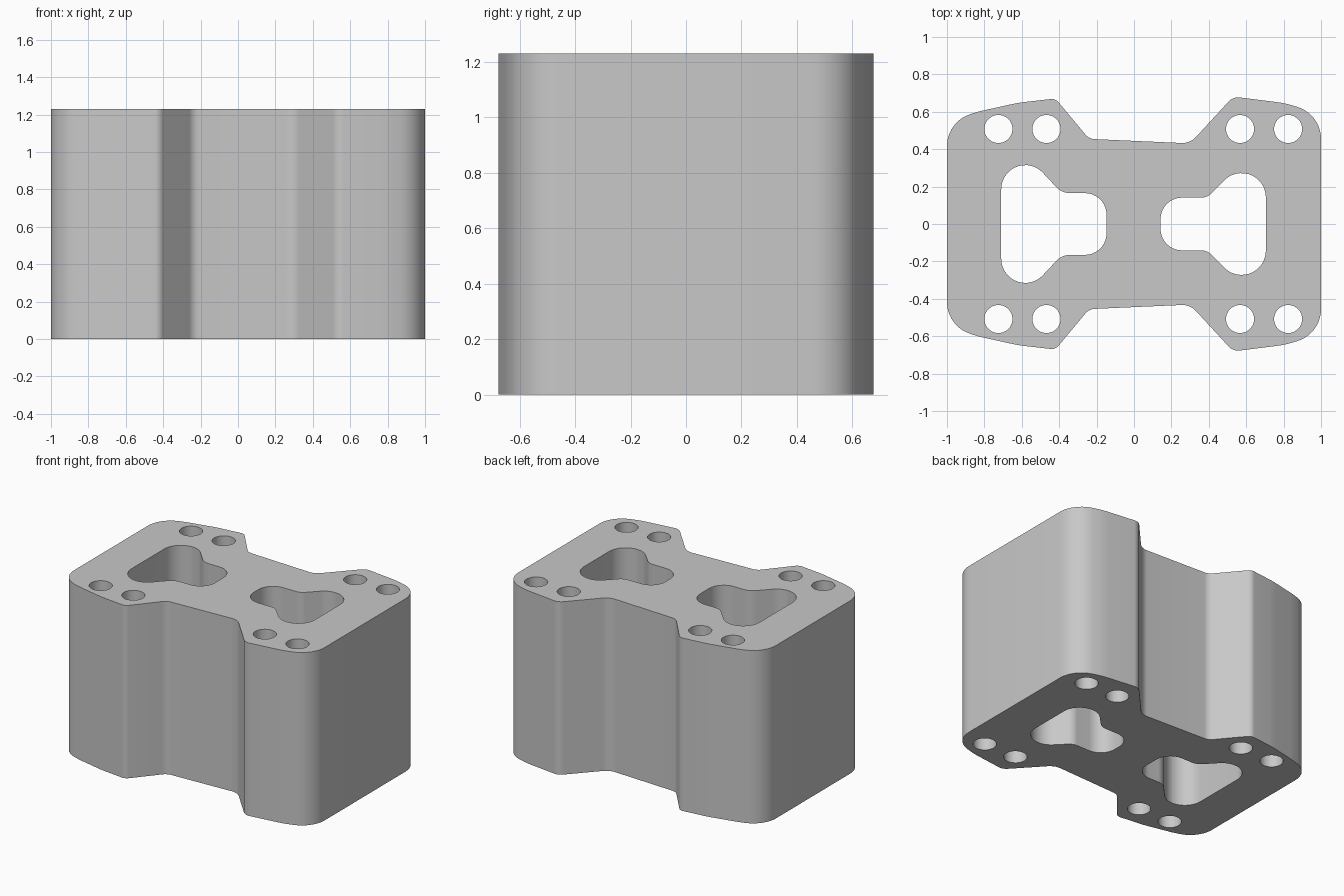
import bpy
import bmesh
from math import cos, sin, tan, pi
from mathutils import Vector

HEIGHT = 1.23

cube = bpy.data.objects.get("Cube")
if cube:
    bpy.data.objects.remove(cube, do_unlink=True)


def rounded(corners, steps=10):
    """Closed outline with a fillet of the given radius at each (x, y, radius) corner."""
    points = []
    for i, (x, y, radius) in enumerate(corners):
        corner = Vector((x, y))
        to_prev = (Vector(corners[i - 1][:2]) - corner).normalized()
        to_next = (Vector(corners[(i + 1) % len(corners)][:2]) - corner).normalized()
        half = to_prev.angle(to_next) / 2
        start = corner + to_prev * radius / tan(half)
        centre = corner + (to_prev + to_next).normalized() * radius / sin(half)
        arm = start - centre
        turn = pi - 2 * half
        if to_prev.cross(to_next) > 0:
            turn = -turn
        for s in range(steps + 1):
            a = turn * s / steps
            points.append(centre + Vector((arm.x * cos(a) - arm.y * sin(a),
                                           arm.x * sin(a) + arm.y * cos(a))))
    return points


def mirrored(corners):
    """Complete a back half profile with its front half."""
    return rounded(corners + [(x, -y, r) for x, y, r in reversed(corners)])


def circle(x, y, radius, steps=40):
    return [Vector((x + radius * cos(2 * pi * i / steps), y + radius * sin(2 * pi * i / steps)))
            for i in range(steps)]


# Waisted outer wall, back half from left to right
outline = mirrored([
    (1.0, 0.59, 0.18), (0.80, 0.647, 0.5), (0.53, 0.681, 0.07),
    (0.30, 0.431, 0.1), (-0.24, 0.455, 0.07), (-0.42, 0.671, 0.05),
    (-0.62, 0.648, 0.8), (-0.82, 0.604, 0.5), (-1.0, 0.55, 0.18),
])

# Two keyhole shaped pockets
large_pocket = mirrored([(-0.147, 0.165, 0.115), (-0.385, 0.165, 0.1),
                         (-0.526, 0.315, 0.13), (-0.71, 0.315, 0.13)])
small_pocket = mirrored([(0.705, 0.272, 0.13), (0.521, 0.272, 0.13),
                         (0.392, 0.141, 0.08), (0.142, 0.141, 0.115)])

# Bolt holes in the four corners
holes = [circle(x, side * 0.508, 0.075)
         for x in (-0.725, -0.468, 0.567, 0.824) for side in (-1, 1)]

# Extrude the pierced profile
curve = bpy.data.curves.new("block_profile", "CURVE")
curve.dimensions = "2D"
curve.fill_mode = "BOTH"
curve.extrude = HEIGHT / 2
for loop in [outline, large_pocket, small_pocket] + holes:
    spline = curve.splines.new("POLY")
    spline.points.add(len(loop) - 1)
    for point, co in zip(spline.points, loop):
        point.co = (co.x, co.y, 0, 1)
    spline.use_cyclic_u = True

block = bpy.data.objects.new("pierced_block", curve)
bpy.context.collection.objects.link(block)
bpy.ops.object.select_all(action="DESELECT")
block.select_set(True)
bpy.context.view_layer.objects.active = block
bpy.ops.object.convert(target="MESH")
block = bpy.context.view_layer.objects.active

# Weld the caps to the walls and stand the block on the floor
bm = bmesh.new()
bm.from_mesh(block.data)
bmesh.ops.remove_doubles(bm, verts=bm.verts, dist=0.0005)
bmesh.ops.translate(bm, verts=bm.verts, vec=(0, 0, HEIGHT / 2))
bmesh.ops.recalc_face_normals(bm, faces=bm.faces)
bm.to_mesh(block.data)
bm.free()
bpy.ops.object.shade_smooth_by_angle()

# Plain grey finish
grey = bpy.data.materials.new("light_grey")
grey.use_nodes = True
colour = (0.58, 0.58, 0.58, 1)
grey.diffuse_color = colour
grey.node_tree.nodes["Principled BSDF"].inputs["Base Color"].default_value = colour
block.data.materials.clear()
block.data.materials.append(grey)
